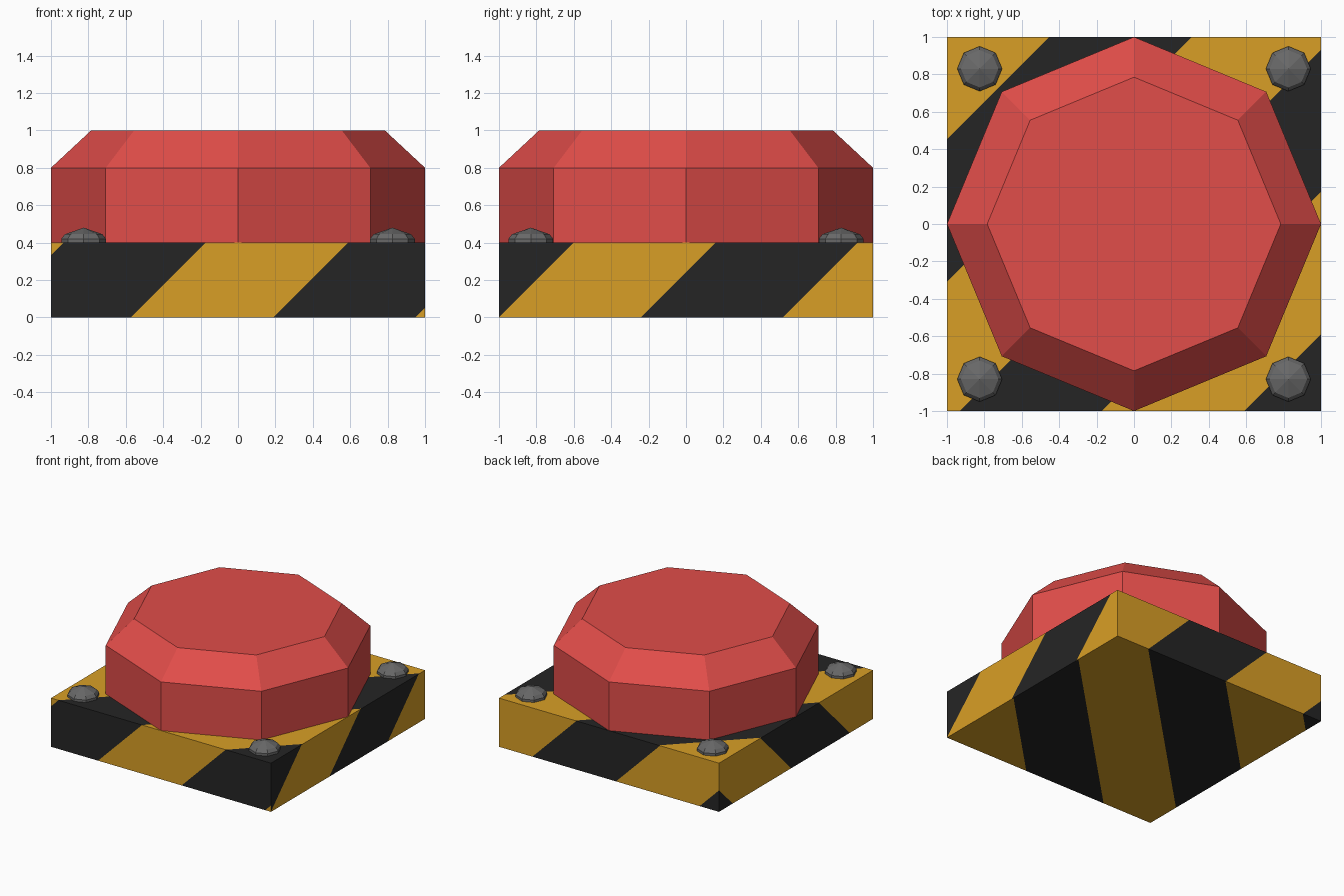
import bpy, bmesh, math
from mathutils import Vector

if "Cube" in bpy.data.objects:
    bpy.data.objects.remove(bpy.data.objects["Cube"])


def material(name, rgb):
    m = bpy.data.materials.new(name)
    m.diffuse_color = (*rgb, 1)
    m.use_nodes = True
    m.node_tree.nodes["Principled BSDF"].inputs["Base Color"].default_value = m.diffuse_color
    return m


YELLOW = material("hazard_yellow", (0.694, 0.347, 0.019))
BLACK = material("hazard_black", (0.0185, 0.0185, 0.0185))
RED = material("button_red", (0.752, 0.074, 0.067))
GREY = material("bolt_grey", (0.14, 0.14, 0.14))


def finish(name, bm, mats):
    me = bpy.data.meshes.new(name)
    bm.to_mesh(me)
    bm.free()
    for m in mats:
        me.materials.append(m)
    ob = bpy.data.objects.new(name, me)
    bpy.context.collection.objects.link(ob)
    return ob


def turned(name, profile, mat, centre=(0, 0), sides=8):
    """Faceted solid from (radius, height) rings; last ring is capped or a point."""
    bm = bmesh.new()
    rings = []
    for r, z in profile:
        n = sides if r > 0 else 1
        rings.append([bm.verts.new((centre[0] + r * math.cos(math.tau * i / sides),
                                    centre[1] + r * math.sin(math.tau * i / sides), z))
                      for i in range(n)])
    for a, b in zip(rings, rings[1:]):
        for i in range(sides):
            j = (i + 1) % sides
            if len(b) == 1:
                bm.faces.new((a[i], a[j], b[0]))
            else:
                bm.faces.new((a[i], a[j], b[j], b[i]))
    if len(rings[-1]) > 1:
        bm.faces.new(rings[-1])
    return finish(name, bm, [mat])


# Square base with diagonal hazard stripes cut into each side
WIDTH = 0.76
SIDES = [  # face normal, stripe direction, start of a yellow stripe
    ((0, -1, 0), (1, 0, -1), -0.572),
    ((1, 0, 0), (0, 1, -1), -1.002),
    ((0, 1, 0), (-1, 0, -1), 0.064),
    ((-1, 0, 0), (0, 1, -1), 0.062),
    ((0, 0, 1), (1, -1, 0), -0.692),
    ((0, 0, -1), (1, -1, 0), -0.300),
]
bm = bmesh.new()
bmesh.ops.create_cube(bm, size=2)
for v in bm.verts:
    v.co.z = 0.4 if v.co.z > 0 else 0.0
bm.normal_update()
for normal, direction, start in SIDES:
    n, d = Vector(normal), Vector(direction)
    for k in range(-4, 5):
        level = start + k * WIDTH
        faces = [f for f in bm.faces if f.normal.dot(n) > 0.9]
        edges = {e for f in faces for e in f.edges}
        verts = {v for f in faces for v in f.verts}
        bmesh.ops.bisect_plane(bm, geom=faces + list(edges) + list(verts), dist=1e-4,
                               plane_co=d * (level / d.length_squared), plane_no=d)
        bm.normal_update()
    for f in bm.faces:
        if f.normal.dot(n) > 0.9:
            c = f.calc_center_median().dot(d)
            f.material_index = math.floor((c - start) / WIDTH) % 2
finish("striped_base", bm, [YELLOW, BLACK])

# Eight-sided push button with a sloped rim
turned("push_button", [(1, 0.4), (1, 0.8), (0.785, 1.0)], RED)

# Corner bolts
for sx, sxn in ((-1, "left"), (1, "right")):
    for sy, syn in ((-1, "front"), (1, "back")):
        turned(f"bolt_{syn}_{sxn}", [(0.12, 0.4), (0.12, 0.42), (0.1, 0.445), (0, 0.48)],
               GREY, (sx * 0.825, sy * 0.83))
